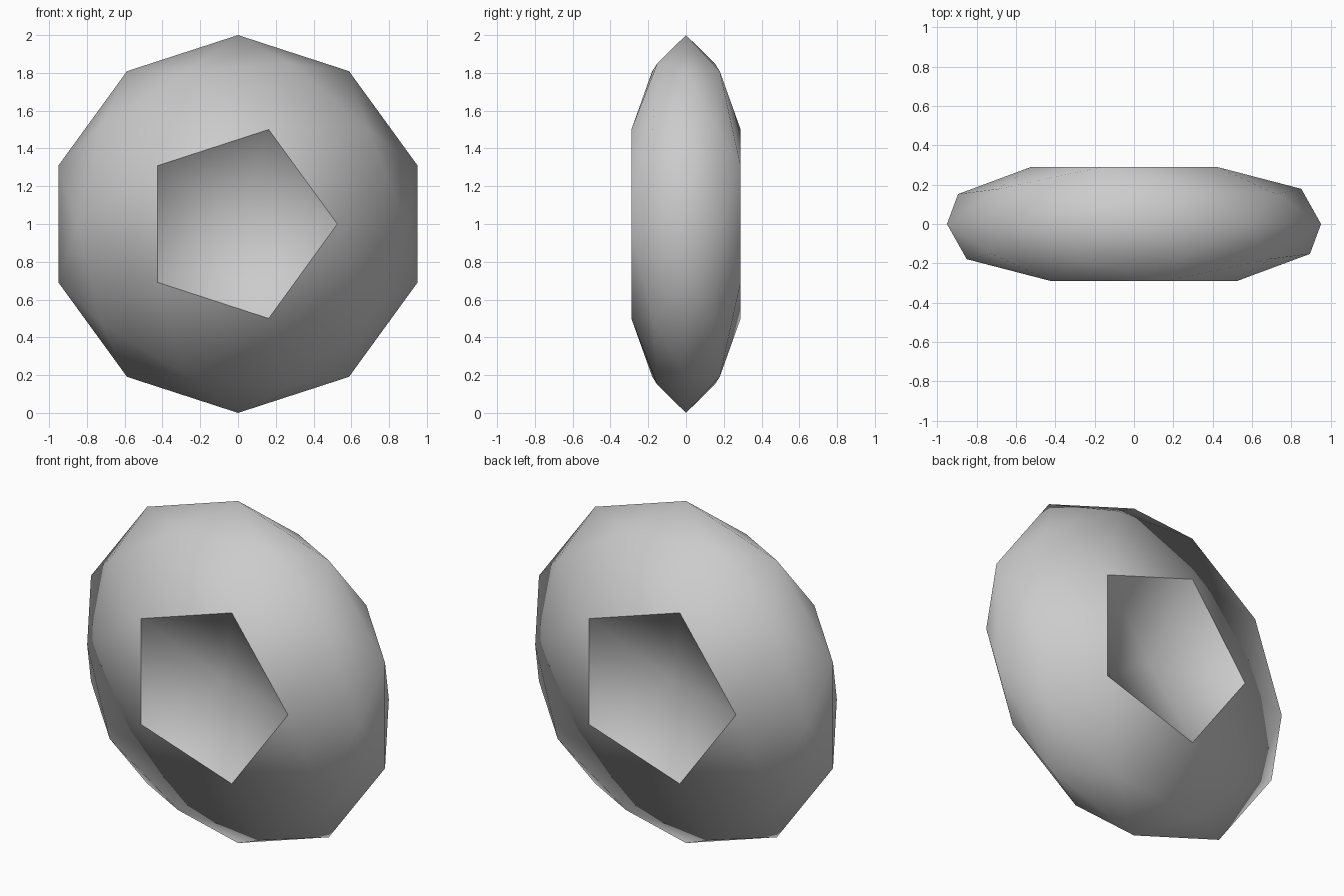
import bpy, bmesh, math
from mathutils import Matrix

cube = bpy.data.objects.get("Cube")
if cube:
    bpy.data.objects.remove(cube, do_unlink=True)

# Plain grey material
grey = bpy.data.materials.new("light_grey")
grey.use_nodes = True
colour = (0.6, 0.6, 0.6, 1)
grey.diffuse_color = colour
bsdf = next(n for n in grey.node_tree.nodes if n.type == 'BSDF_PRINCIPLED')
bsdf.inputs["Base Color"].default_value = colour

# Low-poly ball that becomes the flattened disc
FLATNESS = 0.34
DIMPLE_Y = 0.12
bpy.ops.mesh.primitive_ico_sphere_add(subdivisions=2, radius=1)
disc = bpy.context.object
disc.name = "dimpled_disc"
mesh = disc.data
mesh.materials.append(grey)

bm = bmesh.new()
bm.from_mesh(mesh)
for face in bm.faces:
    face.smooth = True

# Push both poles in to form five-sided dimples with crisp rims
for pole in [v for v in bm.verts if abs(v.co.z) > 0.99]:
    for face in pole.link_faces:
        for edge in face.edges:
            if pole not in edge.verts:
                edge.smooth = False
    pole.co.z = math.copysign(DIMPLE_Y / FLATNESS, pole.co.z)

# Turn the dimples to front and back
bm.transform(Matrix.Rotation(math.radians(90), 4, 'X'))
bm.to_mesh(mesh)
bm.free()

# Flatten and stand on the ground, keeping the soft shading of the full ball
round_normals = [n.vector.copy() for n in mesh.corner_normals]
mesh.transform(Matrix.Translation((0, 0, 1)) @ Matrix.Diagonal((1, FLATNESS, 1, 1)))
mesh.normals_split_custom_set(round_normals)
mesh.update()
